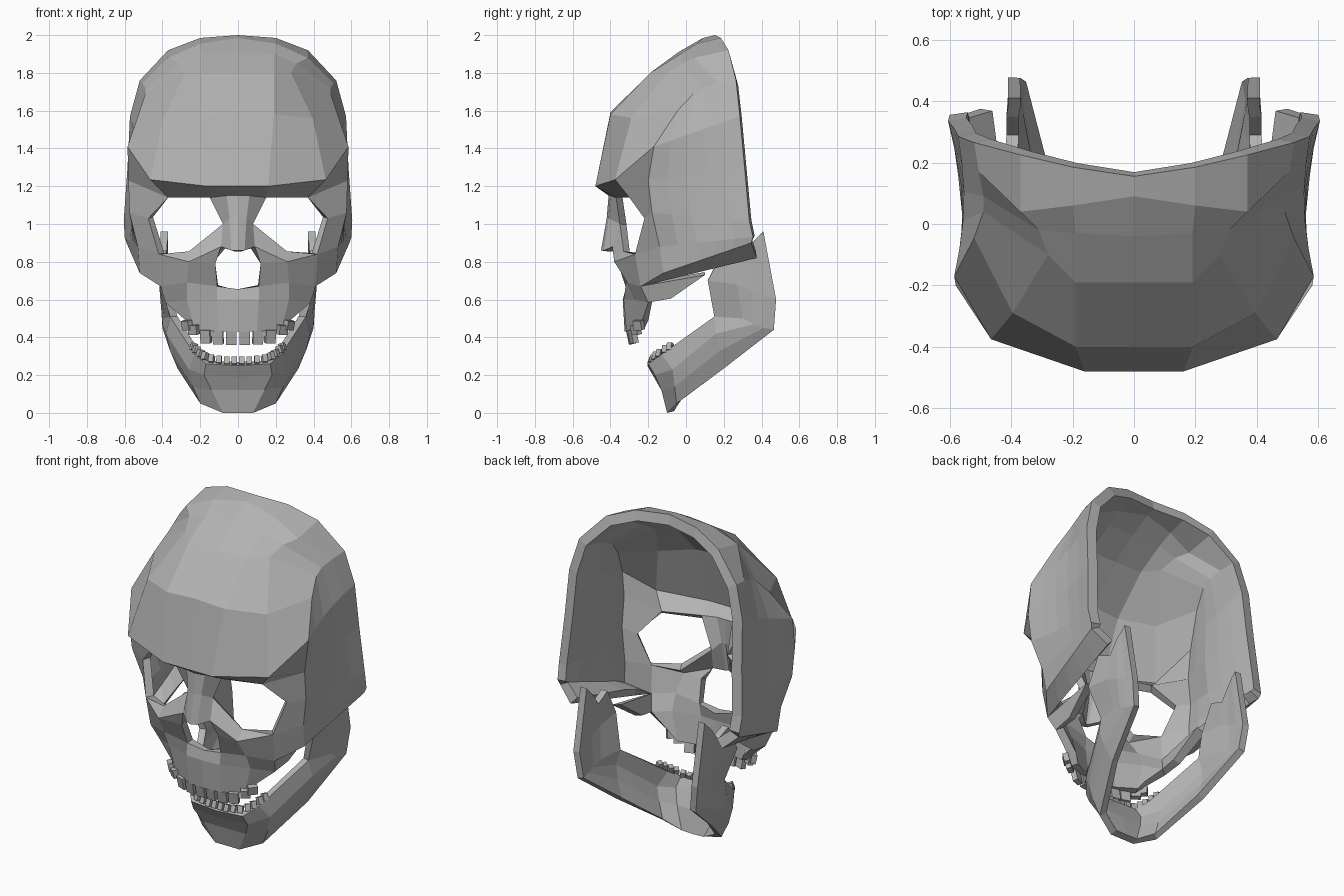
import bpy, bmesh, math
from mathutils import Vector, Matrix

if "Cube" in bpy.data.objects:
    bpy.data.objects.remove(bpy.data.objects["Cube"])

bone = bpy.data.materials.new("bone_grey")
bone.diffuse_color = (0.45, 0.45, 0.45, 1)
bone.use_nodes = True
bone.node_tree.nodes["Principled BSDF"].inputs["Base Color"].default_value = bone.diffuse_color


def grid(bm, rows):
    """Skin neighbouring rows of points; repeated points give triangles."""
    for ra, rb in zip(rows, rows[1:]):
        for i in range(len(ra) - 1):
            loop = []
            for p in (ra[i], ra[i + 1], rb[i + 1], rb[i]):
                if all((Vector(p) - Vector(q)).length > 1e-4 for q in loop):
                    loop.append(p)
            if len(loop) > 2:
                bm.faces.new([bm.verts.new(p) for p in loop])


def line(a, b, bow=0.0, n=5):
    """Points from a to b, hollowed towards the middle plane by bow."""
    return [tuple(Vector(a).lerp(Vector(b), i / n) - Vector((bow * math.sin(math.pi * i / n), 0, 0)))
            for i in range(n + 1)]


def shell(name, grids, centre, thick, thin_face=False):
    """Half surface -> mirrored, welded, thickened inward."""
    bm = bmesh.new()
    for g in grids:
        grid(bm, g)
    dup = bmesh.ops.duplicate(bm, geom=bm.verts[:] + bm.edges[:] + bm.faces[:])
    for v in [e for e in dup["geom"] if isinstance(e, bmesh.types.BMVert)]:
        v.co.x = -v.co.x
    bmesh.ops.remove_doubles(bm, verts=bm.verts[:], dist=0.001)
    bmesh.ops.recalc_face_normals(bm, faces=bm.faces[:])
    c = Vector(centre)
    out = sum(f.calc_area() * f.normal.dot(f.calc_center_median() - c) for f in bm.faces)
    if out < 0:
        bmesh.ops.reverse_faces(bm, faces=bm.faces[:])
    me = bpy.data.meshes.new(name)
    bm.to_mesh(me)
    bm.free()
    ob = bpy.data.objects.new(name, me)
    bpy.context.collection.objects.link(ob)
    me.materials.append(bone)
    m = ob.modifiers.new("thickness", "SOLIDIFY")
    m.thickness = thick
    m.offset = -1
    if thin_face:
        vg = ob.vertex_groups.new(name="thick")
        for v in me.vertices:
            full = v.co.z > 1.3 or v.co.y > -.05
            vg.add([v.index], 1.0 if full else .75, 'REPLACE')
        m.vertex_group = "thick"
    return ob


# Cranium: four columns from brow up to the back rim
cols = [
    [(0, -.48, 1.2), (0, -.4, 1.59), (0, -.19, 1.8), (0, -.04, 1.91), (0, .09, 1.985), (0, .155, 2.0)],
    [(.16, -.48, 1.2), (.19, -.4, 1.58), (.19, -.19, 1.8), (.19, -.03, 1.9), (.2, .06, 1.955), (.2, .185, 1.985)],
    [(.465, -.375, 1.235), (.395, -.29, 1.56), (.28, -.1, 1.8), (.31, -.02, 1.85), (.37, .04, 1.88), (.37, .225, 1.92)],
    [(.585, -.17, 1.41), (.52, -.045, 1.6), (.49, .04, 1.69), (.49, .09, 1.72), (.505, .17, 1.745), (.52, .265, 1.76)],
]
brow, ridge = [c[0] for c in cols], cols[3]

# Temple, cheek arch and its under-side
side = [
    ridge,
    line(ridge[0], (.572, .285, 1.57), .025),
    line((.58, -.2, 1.23), (.585, .31, 1.3), .025),
    line((.575, -.18, 1.06), (.605, .335, 1.02), .03),
    line((.53, -.14, .88), (.6, .355, .93)),
    line((.52, -.12, .74), (.59, .345, .9)),
    line((.41, -.24, .67), (.5, .375, .82)),
]
cheek_low, cheek_rim = (.41, -.24, .67), (.42, -.27, .84)
orbit_top, orbit_in = (.37, -.3, 1.14), (.26, -.33, .855)
orbit = [
    [brow[2], ridge[0]],
    [orbit_top, side[2][0]],
    [(.475, -.22, 1.03), side[3][0]],
    [cheek_rim, side[4][0]],
    [cheek_low, side[5][0]],
]

# Brow under-side, nose bridge and face bones
nose_top = [(0, -.41, 1.15), (.06, -.4, 1.15), (.15, -.37, 1.14)]
brow_under = [[brow[0], brow[1], brow[1], brow[2]], nose_top + [orbit_top]]
nose = [
    nose_top,
    [(0, -.42, 1.03), (.045, -.41, 1.03), (.08, -.35, 1.0)],
    [(0, -.45, .86), (.035, -.435, .86), (.09, -.39, .88)],
]
cheek_mid, nostril = (.26, -.38, .8), (.12, -.36, .79)
process = [[nose[1][2], orbit_in], [nose[2][2], cheek_mid], [nostril, cheek_mid]]
orbit_floor = [[orbit_in, cheek_rim], [cheek_mid, cheek_rim]]
face_mid = [[nostril, cheek_mid, cheek_rim],
            [(.11, -.32, .67), (.27, -.31, .69), cheek_low]]
upper_jaw = [
    [(0, -.32, .655)] + face_mid[1],
    [(0, -.335, .6), (.11, -.33, .6), (.27, -.27, .6), (.385, -.2, .585)],
    [(0, -.325, .43), (.1, -.315, .43), (.23, -.26, .44), (.265, -.235, .48)],
]
palate_side = [[cheek_low, (.42, .1, .73)], [upper_jaw[1][3], (.39, -.08, .605)]]
shell("upper_skull",
      [cols, side, orbit, brow_under, nose, process, orbit_floor, face_mid, upper_jaw, palate_side],
      (0, .2, 1.1), .06, True)

# Lower jaw: stations from chin to jaw angle, then the upright branch
stations = [
    [(0, -.205, .25), (0, -.17, .19), (0, -.13, .12), (0, -.1, 0)],
    [(.17, -.2, .26), (.18, -.165, .2), (.14, -.13, .12), (.08, -.1, 0)],
    [(.23, -.13, .31), (.26, -.07, .23), (.24, -.06, .14), (.2, -.05, .05)],
    [(.36, .15, .51), (.38, .16, .42), (.36, .18, .33), (.32, .2, .235)],
    [(.39, .3, .5), (.4, .36, .47), (.4, .41, .45), (.39, .465, .44)],
]
branch = [
    [stations[3][0]] + stations[4],
    [(.42, .115, .7), (.415, .27, .68), (.415, .35, .65), (.41, .42, .62), (.41, .477, .6)],
    [(.42, .2, .86), (.415, .29, .82), (.415, .35, .9), (.41, .38, .93), (.41, .41, .96)],
]
shell("lower_jaw", [stations, branch], (0, .25, .45), .04)


# Teeth: small boxes turned to follow the dental arch
def teeth(name, specs, width, depth, tilt):
    bm = bmesh.new()
    for x, y, z, h, turn in specs:
        for s in (1, -1):
            m = (Matrix.Translation((s * x, y, z))
                 @ Matrix.Rotation(math.radians(s * turn), 4, 'Z')
                 @ Matrix.Rotation(math.radians(tilt), 4, 'X')
                 @ Matrix.Diagonal((width, depth, h, 1)))
            bmesh.ops.create_cube(bm, size=1, matrix=m)
    me = bpy.data.meshes.new(name)
    bm.to_mesh(me)
    bm.free()
    me.materials.append(bone)
    bpy.context.collection.objects.link(bpy.data.objects.new(name, me))


teeth("upper_teeth", [
    (.035, -.295, .40, .075, 0), (.105, -.29, .40, .07, 8), (.17, -.28, .405, .07, 20),
    (.235, -.265, .44, .05, 35), (.27, -.25, .465, .05, 50),
], .055, .03, 12)
teeth("lower_teeth", [
    (.02, -.185, .275, .04, 0), (.06, -.185, .275, .04, 0), (.1, -.18, .28, .04, 5),
    (.14, -.175, .285, .04, 20), (.175, -.16, .3, .04, 40), (.2, -.14, .315, .04, 55),
    (.22, -.11, .335, .04, 65), (.235, -.085, .35, .04, 65),
], .028, .03, -20)
